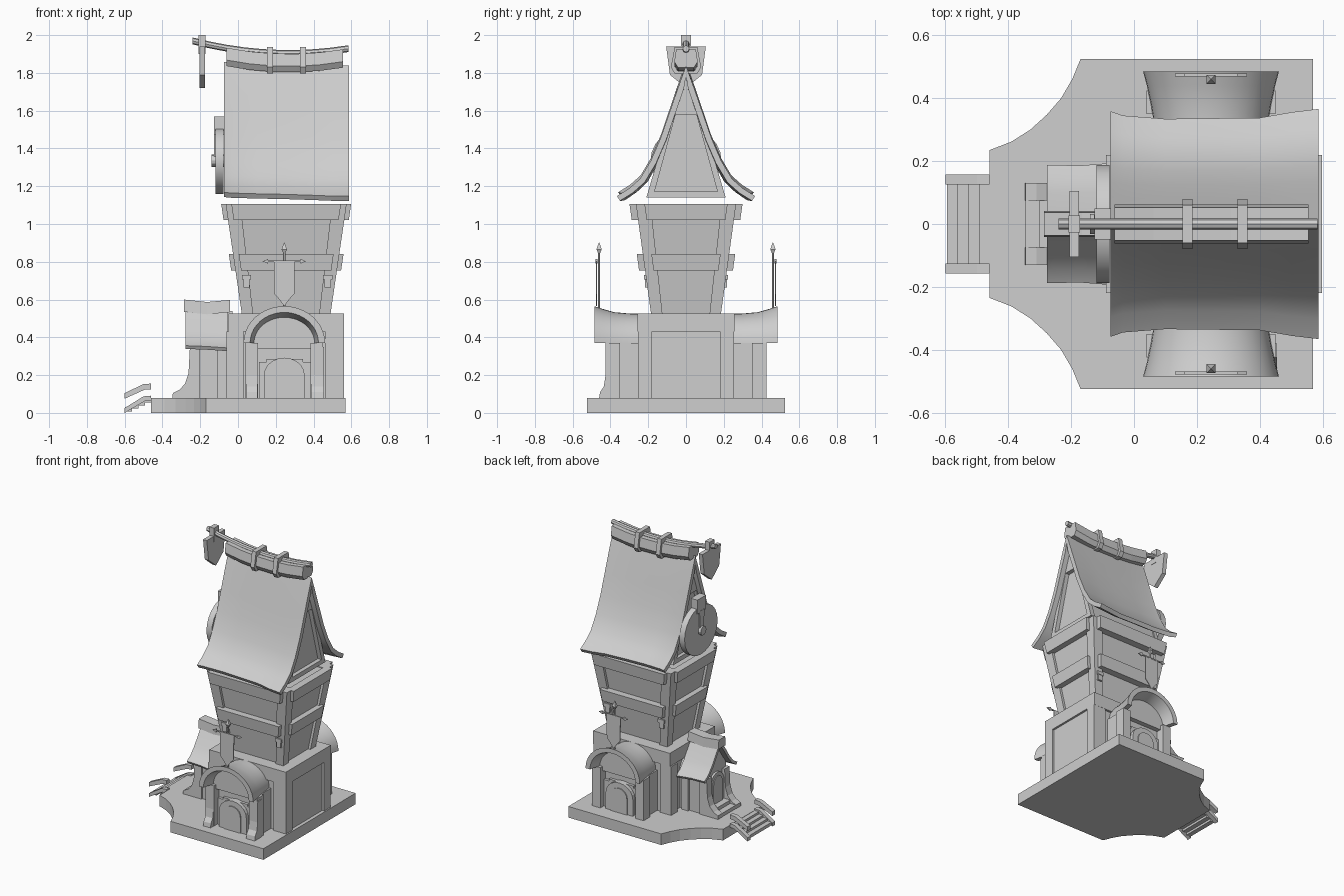
import bpy, bmesh, math
from mathutils import Vector

stone = bpy.data.materials.new("plain_grey")
stone.diffuse_color = (0.62, 0.62, 0.62, 1)


def make(name, verts, faces, smooth=False):
    me = bpy.data.meshes.new(name)
    me.from_pydata([tuple(v) for v in verts], [], faces)
    bm = bmesh.new()
    bm.from_mesh(me)
    bmesh.ops.recalc_face_normals(bm, faces=bm.faces)
    bm.to_mesh(me)
    bm.free()
    me.materials.append(stone)
    ob = bpy.data.objects.new(name, me)
    bpy.context.collection.objects.link(ob)
    if smooth:
        bpy.ops.object.select_all(action='DESELECT')
        ob.select_set(True)
        bpy.context.view_layer.objects.active = ob
        bpy.ops.object.shade_smooth_by_angle(angle=math.radians(30))
    return ob


def loft(name, rings, smooth=False):
    """Skin closed rings of equal length and cap both ends."""
    n = len(rings[0])
    verts = [v for r in rings for v in r]
    faces = [(k * n + i, k * n + (i + 1) % n, (k + 1) * n + (i + 1) % n, (k + 1) * n + i)
             for k in range(len(rings) - 1) for i in range(n)]
    faces += [tuple(range(n)), tuple(range(len(verts) - n, len(verts)))]
    return make(name, verts, faces, smooth)


def prism(name, pts, axis, a, b, smooth=False):
    """Extrude a 2D outline along x (y,z), y (x,z) or z (x,y)."""
    put = {'x': lambda p, d: (d, p[0], p[1]), 'y': lambda p, d: (p[0], d, p[1]),
           'z': lambda p, d: (p[0], p[1], d)}[axis]
    return loft(name, [[put(p, d) for p in pts] for d in (a, b)], smooth)


def box(name, x0, x1, y0, y1, z0, z1):
    return prism(name, [(x0, y0), (x1, y0), (x1, y1), (x0, y1)], 'z', z0, z1)


def arc(cx, cz, rx, rz, a0, a1, n):
    return [(cx + rx * math.cos(math.radians(a0 + (a1 - a0) * i / n)),
             cz + rz * math.sin(math.radians(a0 + (a1 - a0) * i / n))) for i in range(n + 1)]


def arch(cx, half, z0, spring, rise, n=10):
    return [(cx - half, z0), (cx + half, z0)] + arc(cx, spring, half, rise, 0, 180, n)


def gable_roof(name, sections, prof, thick):
    """Sections are (x, y scale, z shift); prof runs from ridge to eave."""
    p = [Vector(q) for q in prof]
    under = []
    for i, q in enumerate(p):
        d = (p[min(i + 1, len(p) - 1)] - p[max(i - 1, 0)]).normalized()
        under.append(q + Vector((d.y, -d.x)) * thick)
    under[0] = Vector((0, p[0].y - thick * 1.9))
    ring = ([(-q.x, q.y) for q in reversed(p)] + [tuple(q) for q in p[1:]]
            + [tuple(q) for q in reversed(under)] + [(-q.x, q.y) for q in under[1:]])
    loft(name, [[(x, y * s, z + dz) for y, z in ring] for x, s, dz in sections], True)


# Base slab with two concave corners
curve = [(-0.17, 0.525), (-0.197, 0.46), (-0.232, 0.4), (-0.278, 0.347), (-0.33, 0.3), (-0.39, 0.262), (-0.46, 0.235)]
prism("base", [(0.57, -0.525), (0.57, 0.525)] + curve + [(x, -y) for x, y in reversed(curve)], 'z', 0, 0.08)

# Entry stairs: slats, stringers and rails
for i in range(4):
    x = -0.595 + i * 0.034
    box("stair_slat", x, x + 0.034, -0.125, 0.125, 0.008 + i * 0.016, 0.03 + i * 0.016)
for s in (-1, 1):
    for z0, z1, rise in ((0, 0.026, 0.065), (0.075, 0.105, 0.05)):
        prism("stair_rail", [(-0.6, z0), (-0.6, z1), (-0.5, z1 + rise * 0.95), (-0.46, z1 + rise),
                             (-0.46, z0 + rise), (-0.495, z0 + rise * 0.95)], 'y', s * 0.125, s * 0.157)

# Lower block
box("lower_wall", -0.035, 0.545, -0.24, 0.24, 0.08, 0.5)
box("lower_band", -0.05, 0.56, -0.256, 0.256, 0.43, 0.525)
for x0, x1 in ((-0.06, 0.03), (0.46, 0.56)):
    for s in (-1, 1):
        box("lower_pillar", x0, x1, s * 0.18, s * 0.255, 0.08, 0.43)


# Flaring tower
def edge(z):
    t = (z - 0.525) / 0.58
    return 0.02 - 0.085 * t, 0.49 + 0.085 * t, 0.185 + 0.08 * t


def tower_ring(z, off):
    l, r, y = edge(z)
    return [(l + off, -y + off, z), (r - off, -y + off, z), (r - off, y - off, z), (l + off, y - off, z)]


loft("tower_core", [tower_ring(0.525, 0.018), tower_ring(1.1, 0.018)])
for i in range(4):
    rings = []
    for z in (0.525, 1.105):
        c = Vector(tower_ring(z, 0)[i])
        w = 0.06 + (z - 0.525) * 0.03
        dx, dy = (w if i in (0, 3) else -w), (w if i in (0, 1) else -w)
        rings.append([c, c + Vector((dx, 0, 0)), c + Vector((dx, dy, 0)), c + Vector((0, dy, 0))])
    loft("tower_post", rings)
for z0, z1, out in ((0.755, 0.84, 0.032), (1.02, 1.105, 0.034)):
    for s in (-1, 1):
        ry, rx = [], []
        for z in (z0, z1):
            l, r, y = edge(z)
            a, b = s * (y - 0.03), s * (y + out)
            ry.append([(l + 0.03, a, z), (r - 0.03, a, z), (r - 0.03, b, z), (l + 0.03, b, z)])
            e = r if s > 0 else l
            a, b, h = e - s * 0.03, e + s * out * 0.7, y - 0.045
            rx.append([(a, -h, z), (b, -h, z), (b, h, z), (a, h, z)])
        loft("side_board", ry)
        loft("end_board", rx)
for s in (-1, 1):
    for x in (0.02, 0.45):
        box("wall_bracket", x, x + 0.05, s * 0.17, s * 0.222, 0.705, 0.73)
        box("wall_bracket_drop", x + 0.008, x + 0.042, s * 0.17, s * 0.218, 0.665, 0.707)

# Main roof with flared ends
roof_profile = [(0, 1.85), (0.04, 1.735), (0.085, 1.6), (0.13, 1.465), (0.18, 1.345), (0.235, 1.25), (0.29, 1.2), (0.352, 1.16)]
gable_roof("main_roof", [(-0.075, 1.02, 0.008), (-0.035, 0.98, 0.004), (0.1, 0.95, 0), (0.25, 0.955, -0.003),
                         (0.4, 0.96, -0.008), (0.5, 1.01, -0.012), (0.587, 1.04, -0.012)], roof_profile, 0.03)

# Gable walls and their timber frames
gable = [(-0.2, 1.14), (0.2, 1.14), (0.145, 1.34), (0.07, 1.58), (0, 1.79), (-0.07, 1.58), (-0.145, 1.34)]
prism("gable_wall", gable, 'x', -0.02, 0.52)
for x0, x1 in ((-0.045, -0.015), (0.515, 0.55)):
    box("gable_sill", x0, x1, -0.2, 0.2, 1.14, 1.172)
    prism("gable_top", [(-0.07, 1.58), (0.07, 1.58), (0, 1.78)], 'x', x0, x1)
    for s in (-1, 1):
        prism("gable_rafter", [(s * 0.21, 1.14), (s * 0.145, 1.36), (s * 0.07, 1.58), (s * 0.055, 1.58),
                               (s * 0.175, 1.14)], 'x', x0, x1)


# Ridge cap, straps and pole, all following the same sag
def sag(x):
    return 0.3 * (x - 0.27) ** 2


xs = [-0.062 + 0.1235 * i for i in range(6)]
cap = [(-0.052, 1.9), (0.052, 1.9), (0.062, 1.835), (0.042, 1.803), (-0.042, 1.803), (-0.062, 1.835)]
loft("ridge_cap", [[(x, y, z + sag(x)) for y, z in cap] for x in xs])
xs = [-0.24 + 0.0916 * i for i in range(10)]
loft("ridge_pole", [[(x, y, z + sag(x) * 0.85 + 1.903) for y, z in arc(0, 0, 0.018, 0.018, 0, 315, 7)] for x in xs], True)
for x in (0.17, 0.345):
    prism("ridge_strap", [(-0.06, 1.937), (0.06, 1.937), (0.08, 1.83), (0.06, 1.797), (-0.06, 1.797), (-0.08, 1.83)],
          'x', x - 0.016, x + 0.016)

# Hanging sign at the pole end
prism("sign_board", [(-0.105, 1.94), (0.105, 1.94), (0.085, 1.79), (0, 1.72), (-0.085, 1.79)], 'x', -0.205, -0.175)
box("sign_strap", -0.208, -0.172, -0.027, 0.027, 1.9, 2.0)

# Round shield wheel on the gable
prism("wheel", arc(0, 1.335, 0.188, 0.175, 0, 345, 23), 'x', -0.12, -0.078, True)
box("wheel_block", -0.126, -0.074, -0.05, 0.05, 1.47, 1.57)
prism("wheel_hub", arc(0, 1.335, 0.032, 0.032, 0, 330, 11), 'x', -0.14, -0.01, True)
prism("wheel_pointer", [(-0.02, 1.35), (0.02, 1.35), (0.028, 1.48), (-0.028, 1.48)], 'x', -0.128, -0.11)

# Annex with its own roof
prism("annex_wall", [(-0.12, 0.08), (0.12, 0.08), (0.12, 0.37), (0.07, 0.45), (0, 0.54), (-0.07, 0.45), (-0.12, 0.37)],
      'x', -0.235, -0.03)
gable_roof("annex_roof", [(-0.277, 1.0, 0.004), (-0.17, 0.99, 0), (-0.055, 1.04, -0.008)],
           [(0, 0.575), (0.05, 0.505), (0.1, 0.43), (0.145, 0.378), (0.188, 0.352)], 0.02)
cap = [(-0.036, 0.595), (0.036, 0.595), (0.042, 0.53), (-0.042, 0.53)]
loft("annex_ridge", [[(x, y, z + d) for y, z in cap] for x, d in ((-0.287, 0.005), (-0.165, -0.008), (-0.042, 0.003))])
prism("annex_door_frame", arch(0, 0.075, 0.08, 0.27, 0.075), 'x', -0.25, -0.22)
prism("annex_door", arch(0, 0.05, 0.08, 0.27, 0.05), 'x', -0.256, -0.22)
cheek = [(-0.347, 0.08), (-0.345, 0.105), (-0.31, 0.122), (-0.28, 0.155), (-0.262, 0.21), (-0.255, 0.34), (-0.2, 0.34), (-0.2, 0.08)]
for s in (-1, 1):
    prism("annex_cheek", cheek, 'y', s * 0.075, s * 0.13)
    box("annex_post", -0.11, -0.06, s * 0.1, s * 0.135, 0.08, 0.36)
for i in range(2):
    box("annex_step", -0.345 + i * 0.045, -0.24, -0.075, 0.075, 0.08, 0.105 + i * 0.025)

# Side porches with barrel roofs, doors and banners
CX = 0.245
for s in (-1, 1):
    box("porch_wall", 0.06, 0.43, s * 0.2, s * 0.365, 0.08, 0.37)
    prism("porch_tympanum", arch(CX, 0.165, 0.34, 0.37, 0.14, 16), 'y', s * 0.2, s * 0.4, True)
    for x0, x1 in ((0.04, 0.105), (0.385, 0.45)):
        box("porch_pillar", x0, x1, s * 0.35, s * 0.425, 0.08, 0.37)
    rings = []
    for y, r, h in ((0.22, 0.17, 0.155), (0.3, 0.178, 0.156), (0.38, 0.191, 0.163), (0.44, 0.204, 0.18), (0.485, 0.216, 0.195)):
        pts = arc(CX, 0.37, r, h, 0, 180, 20) + arc(CX, 0.37, r - 0.035, h - 0.033, 180, 0, 20)
        rings.append([(x, s * y, z) for x, z in pts])
    loft("porch_roof", rings, True)
    prism("door_step_frame", [(0.11, 0.08), (0.385, 0.08), (0.385, 0.27), (0.345, 0.27), (0.345, 0.285), (0.15, 0.285),
                              (0.15, 0.27), (0.11, 0.27)], 'y', s * 0.34, s * 0.385)
    prism("door_surround", arch(CX, 0.108, 0.08, 0.2, 0.092), 'y', s * 0.34, s * 0.41)
    prism("door", arch(CX, 0.065, 0.08, 0.195, 0.06), 'y', s * 0.34, s * 0.417)
    # Banner pole, spear tip, crossbar and flag
    prism("banner_pole", [(CX + dx, s * 0.46 + dy) for dx, dy in arc(0, 0, 0.006, 0.006, 0, 300, 5)], 'z', 0.53, 0.86)
    loft("spear_tip", [[(CX + a * r, s * 0.46 + b * r, z) for a, b in ((1, 1), (-1, 1), (-1, -1), (1, -1))]
                       for z, r in ((0.845, 0.005), (0.865, 0.014), (0.903, 0.001))])
    box("crossbar", 0.15, 0.335, s * 0.47, s * 0.478, 0.798, 0.806)
    for e in (-1, 1):
        prism("crossbar_tip", [(CX + e * 0.085, 0.79), (CX + e * 0.085, 0.815), (CX + e * 0.115, 0.8025)], 'y', s * 0.469, s * 0.479)
    prism("flag", [(0.19, 0.8), (0.3, 0.8), (0.298, 0.63), (0.275, 0.605), (CX, 0.565), (0.215, 0.605), (0.192, 0.63)],
          'y', s * 0.47, s * 0.476)

# Curved buttresses on the front porch only
butt = [(-0.46, 0.08), (-0.455, 0.11), (-0.435, 0.14), (-0.426, 0.2), (-0.425, 0.35), (-0.38, 0.35), (-0.38, 0.08)]
for x0, x1 in ((0.045, 0.103), (0.387, 0.455)):
    prism("buttress", butt, 'x', x0, x1)
